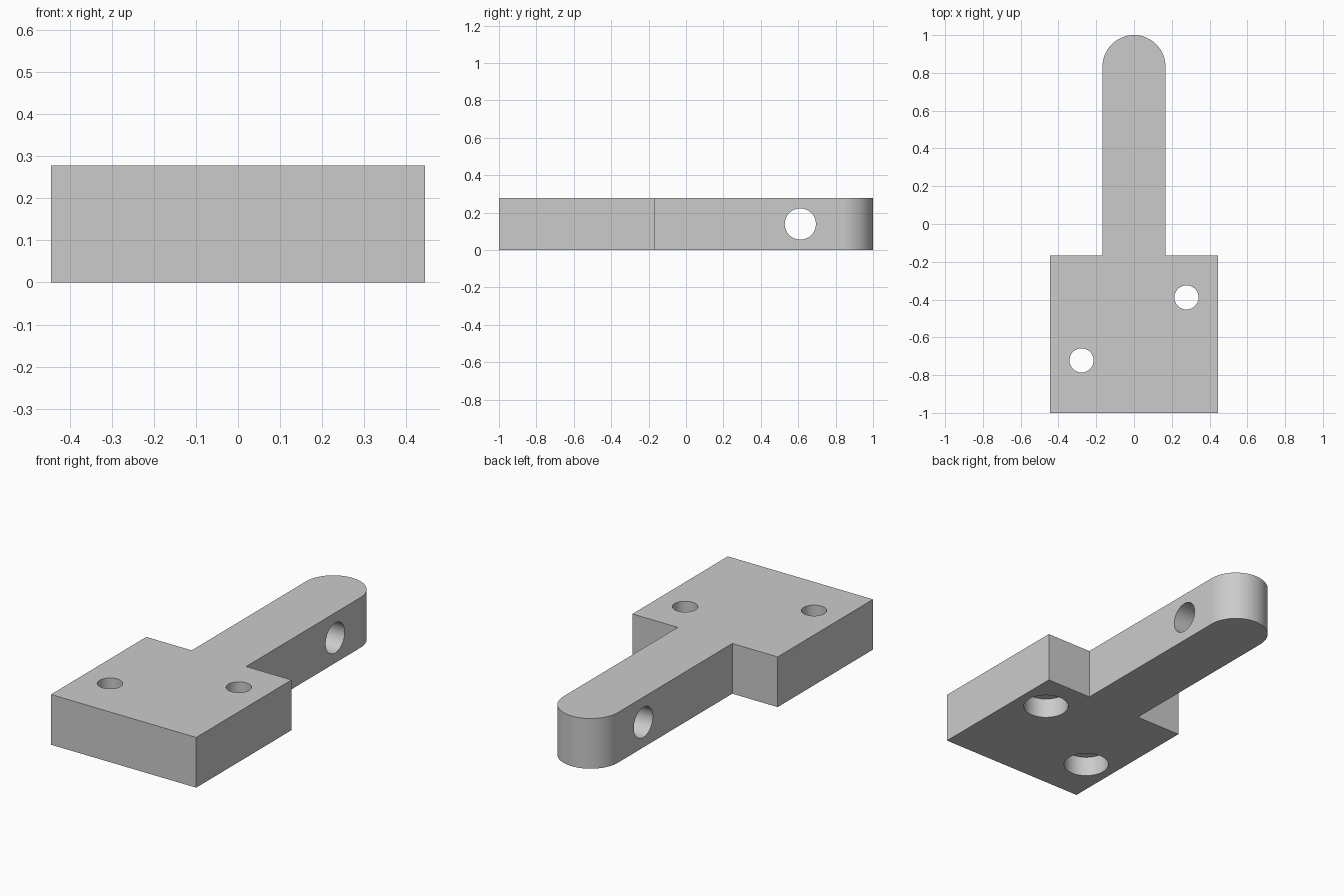
import bpy, bmesh, math
from mathutils import Matrix

if "Cube" in bpy.data.objects:
    bpy.data.objects.remove(bpy.data.objects["Cube"])

U = 1 / 18            # design unit
HEIGHT = 5 * U
ARM = 3 * U           # half width of the arm
HEAD = 8 * U          # half width of the block

# Single grey finish
grey = bpy.data.materials.new("plain grey")
grey.use_nodes = True
colour = (0.6, 0.6, 0.6, 1)
grey.diffuse_color = colour
grey.node_tree.nodes["Principled BSDF"].inputs["Base Color"].default_value = colour


def link(bm, name):
    bmesh.ops.recalc_face_normals(bm, faces=bm.faces)
    mesh = bpy.data.meshes.new(name)
    bm.to_mesh(mesh)
    bm.free()
    mesh.materials.append(grey)
    obj = bpy.data.objects.new(name, mesh)
    bpy.context.collection.objects.link(obj)
    return obj


def cutter(name, radius, depth, centre, turn=Matrix()):
    bm = bmesh.new()
    bmesh.ops.create_cone(bm, cap_ends=True, segments=64, radius1=radius,
                          radius2=radius, depth=depth,
                          matrix=Matrix.Translation(centre) @ turn)
    obj = link(bm, name)
    obj.hide_render = True
    obj.hide_set(True)
    return obj


# Body: square block with a round-ended arm, extruded from one outline
outline = [(-ARM, -ARM), (-HEAD, -ARM), (-HEAD, -1), (HEAD, -1),
           (HEAD, -ARM), (ARM, -ARM)]
steps = 48
for i in range(steps + 1):
    a = math.pi * i / steps
    outline.append((ARM * math.cos(a), 1 - ARM + ARM * math.sin(a)))
bm = bmesh.new()
base = bm.faces.new([bm.verts.new((x, y, 0)) for x, y in outline])
top = bmesh.ops.extrude_face_region(bm, geom=[base], use_keep_orig=True)
bmesh.ops.translate(bm, vec=(0, 0, HEIGHT),
                    verts=[v for v in top["geom"] if isinstance(v, bmesh.types.BMVert)])
body = link(bm, "mounting_arm")

# Cross hole in the arm, and two screw holes counterbored from below
cutters = [cutter("cross_hole_cutter", 1.5 * U, 1, (0, 11 * U, HEIGHT / 2),
                  Matrix.Rotation(math.pi / 2, 4, 'Y'))]
for side, x, y in (("left", 5 * U, -7 * U), ("right", -5 * U, -13 * U)):
    cutters.append(cutter(side + "_counterbore_cutter", 2.1 * U, 4 * U, (x, y, 0)))
    cutters.append(cutter(side + "_screw_hole_cutter", 1.15 * U, 1, (x, y, HEIGHT / 2)))
for c in cutters:
    mod = body.modifiers.new(c.name, 'BOOLEAN')
    mod.operation = 'DIFFERENCE'
    mod.solver = 'EXACT'
    mod.object = c

# Bake the cuts, drop the cutters and smooth the round walls
bpy.context.view_layer.update()
graph = bpy.context.evaluated_depsgraph_get()
cut_mesh = bpy.data.meshes.new_from_object(body.evaluated_get(graph))
body.modifiers.clear()
body.data = cut_mesh
for c in cutters:
    bpy.data.objects.remove(c)
bpy.ops.object.select_all(action='DESELECT')
body.select_set(True)
bpy.context.view_layer.objects.active = body
bpy.ops.object.shade_smooth_by_angle(angle=math.radians(30))
